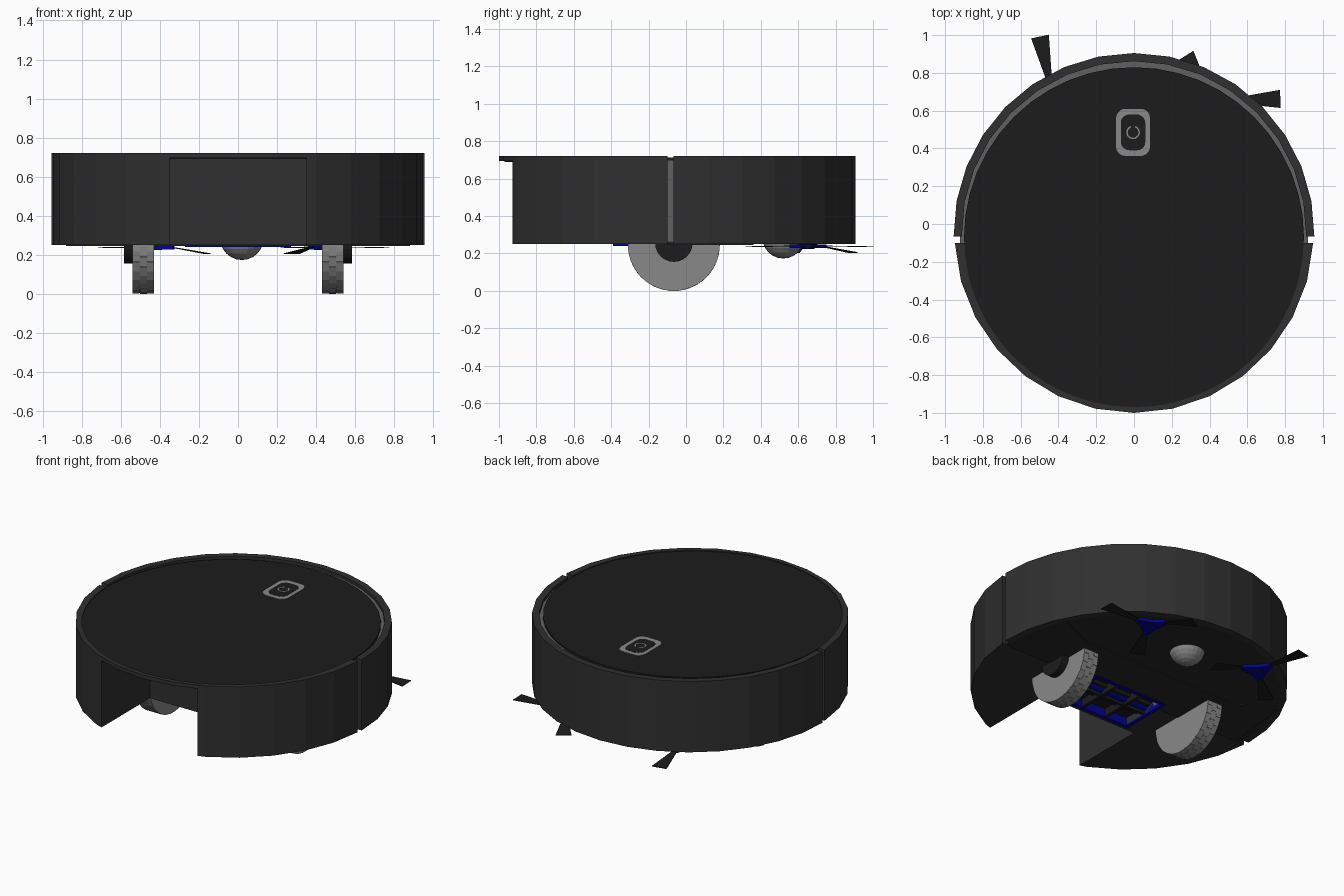
import bpy, bmesh, math
from mathutils import Matrix, Vector

if "Cube" in bpy.data.objects:
    bpy.data.objects.remove(bpy.data.objects["Cube"])


def material(name, r, g, b):
    m = bpy.data.materials.new(name)
    m.diffuse_color = (r, g, b, 1)
    m.use_nodes = True
    m.node_tree.nodes["Principled BSDF"].inputs["Base Color"].default_value = m.diffuse_color
    return m


SHELL = material("charcoal shell", .029, .029, .029)
BLACK = material("black", .0115, .0115, .0115)
UNDER = material("underside dark grey", .022, .022, .022)
GREY = material("wheel grey", .25, .25, .25)
INNER = material("inner grey", .12, .12, .12)
BLUE = material("deep blue", .001, .001, .27)
CY = -.05  # centre of the round body


def finish(name, bm, mat):
    bmesh.ops.recalc_face_normals(bm, faces=bm.faces)
    me = bpy.data.meshes.new(name)
    bm.to_mesh(me)
    bm.free()
    if mat:
        me.materials.append(mat)
    ob = bpy.data.objects.new(name, me)
    bpy.context.collection.objects.link(ob)
    return ob


def prism(name, pts, z0, z1, mat):
    bm = bmesh.new()
    face = bm.faces.new([bm.verts.new((x, y, z0)) for x, y in pts])
    top = bmesh.ops.extrude_face_region(bm, geom=[face])["geom"]
    bmesh.ops.translate(bm, vec=(0, 0, z1 - z0), verts=[v for v in top if isinstance(v, bmesh.types.BMVert)])
    return finish(name, bm, mat)


def arc(r, a0, a1, n, cx=0, cy=CY):
    angles = [math.radians(a0 + (a1 - a0) * i / n) for i in range(n + 1)]
    return [(cx + r * math.cos(a), cy + r * math.sin(a)) for a in angles]


def add_box(bm, x0, x1, y0, y1, z0, z1):
    m = Matrix.Translation(((x0 + x1) / 2, (y0 + y1) / 2, (z0 + z1) / 2))
    bmesh.ops.create_cube(bm, size=1, matrix=m @ Matrix.Diagonal((x1 - x0, y1 - y0, z1 - z0, 1)))


def box(name, dims, mat):
    bm = bmesh.new()
    add_box(bm, *dims)
    return finish(name, bm, mat)


def cyl_x(bm, x0, x1, y, z, r, n):
    m = Matrix.Translation(((x0 + x1) / 2, y, z)) @ Matrix.Rotation(math.pi / 2, 4, 'Y')
    bmesh.ops.create_cone(bm, cap_ends=True, segments=n, radius1=r, radius2=r, depth=x1 - x0, matrix=m)


def cut(ob, cutter):
    mod = ob.modifiers.new("cut", 'BOOLEAN')
    mod.operation, mod.solver, mod.object = 'DIFFERENCE', 'EXACT', cutter
    bpy.context.view_layer.objects.active = ob
    bpy.ops.object.modifier_apply(modifier=mod.name)


def rounded_rect(w, h, r, cx, cy):
    pts = []
    for sx, sy, a in ((1, 1, 0), (-1, 1, 90), (-1, -1, 180), (1, -1, 270)):
        pts += arc(r, a, a + 90, 5, cx + sx * (w / 2 - r), cy + sy * (h / 2 - r))
    return pts


# Round body: rear shell, front bumper, inner core, base, raised belly panel and lid
rear = prism("rear_shell", arc(.95, 183, 357, 14), .25, .72, SHELL)
bumper = prism("front_bumper", arc(.955, -1, 181, 16) + arc(.912, 181, -1, 16), .25, .72, SHELL)
core = prism("inner_core", arc(.925, -4, 184, 18), .264, .7, INNER)
base = prism("base_plate", arc(.925, -4, 184, 18), .251, .266, UNDER)
belly = prism("belly_panel", [(.88, -.1), (.83, .36), (.58, .24), (-.58, .24), (-.83, .36), (-.88, -.1)],
              .245, .255, UNDER)
lid = prism("top_lid", arc(.9, 0, 360 - 7.5, 47, 0, -.07), .69, .714, BLACK)
prism("rear_lid_edge", arc(.95, 183, 357, 14) + arc(.9, 357, 183, 28, 0, -.07), .7, .7202, SHELL)

# Open dust bin bay at the rear and brush bay underneath
bin_cutter = box("bin_cutter", (-.352, .352, -1.2, -.42, .1, .695), None)
bay_cutter = box("bay_cutter", (-.25, .25, -.37, -.03, .1, .31), None)
top_cutter = prism("top_cutter", arc(.9, 0, 360 - 7.5, 47, 0, -.07), .705, .8, None)
cut(rear, bin_cutter)
cut(rear, top_cutter)
for part in (rear, core, base, belly):
    cut(part, bay_cutter)
for c in (bin_cutter, bay_cutter, top_cutter):
    bpy.data.objects.remove(c)

# Main brush: dark bay floor, blue frame, blue roller with dark bars
box("brush_bay_floor", (-.255, .255, -.375, -.025, .295, .32), BLACK)
bm = bmesh.new()
for y in (-.39, -.045):
    add_box(bm, -.272, .272, y, y + .022, .239, .3)
for x in (-.272, .25):
    add_box(bm, x, x + .022, -.37, -.03, .239, .3)
finish("brush_frame", bm, BLUE)
bm = bmesh.new()
cyl_x(bm, -.24, .24, -.2, .32, .065, 12)
finish("brush_roller", bm, BLUE)
bm = bmesh.new()
for a in (-60, 0, 60):
    dy, dz = .065 * math.sin(math.radians(a)), .065 * math.cos(math.radians(a))
    add_box(bm, -.24, .24, -.21 + dy, -.19 + dy, .306 - dz, .33 - dz)
for x in (-.1, .08):
    add_box(bm, x, x + .02, -.37, -.03, .243, .3)
finish("roller_bars", bm, BLACK)

# Drive wheels with brick tread, and dark axle caps
WY, WZ, WR = -.065, .245, .245
for s, side in ((-1, "left"), (1, "right")):
    bm = bmesh.new()
    x0, x1 = sorted((s * .43, s * .54))
    cyl_x(bm, x0, x1, WY, WZ, WR - .003, 40)
    for row in range(3):
        for i in range(28):
            a = 2 * math.pi * (i + row % 2 * .5) / 28
            m = (Matrix.Translation((x0 + .0183 + row * .0367, WY, WZ)) @ Matrix.Rotation(a, 4, 'X')
                 @ Matrix.Translation((0, 0, WR - .006)) @ Matrix.Diagonal((.0362, .0535, .011, 1)))
            bmesh.ops.create_cube(bm, size=1, matrix=m)
    finish(side + "_wheel", bm, GREY)
    bm = bmesh.new()
    x0, x1 = sorted((s * .53, s * .585))
    cyl_x(bm, x0, x1, WY, .255, .1, 24)
    finish(side + "_axle_cap", bm, BLACK)

# Caster ball under the nose
bm = bmesh.new()
bmesh.ops.create_uvsphere(bm, u_segments=20, v_segments=12, radius=.112,
                          matrix=Matrix.Translation((.02, .52, .285)))
finish("caster_ball", bm, GREY)

# Side brushes: blue three-armed hub and three bristle fans, one drooping
for cx, turn, side in ((-.425, 0, "left"), (.425, 140, "right")):
    hub, fan = bmesh.new(), bmesh.new()
    centre = Vector((cx, .65, 0))
    bmesh.ops.create_cone(hub, cap_ends=True, segments=12, radius1=.035, radius2=.055, depth=.028,
                          matrix=Matrix.Translation((cx, .65, .238)))
    for ang, reach, droop in ((102, .35, .004), (222, .35, .004), (342, .285, .035)):
        rot = Matrix.Rotation(math.radians(ang + turn), 4, 'Z')
        for bm, r0, r1, w0, w1, z, t, d in ((hub, .02, .1, .05, .016, .228, .02, 0),
                                            (fan, .08, reach, .01, .048, .238, .004, droop)):
            quad = [(r0, -w0, z), (r1, -w1, z - d), (r1, w1, z - d), (r0, w0, z)]
            lo = [bm.verts.new(centre + rot @ Vector(p)) for p in quad]
            hi = [bm.verts.new(v.co + Vector((0, 0, t))) for v in lo]
            bm.faces.new(lo)
            bm.faces.new(hi)
            for i in range(4):
                j = (i + 1) % 4
                bm.faces.new((lo[i], lo[j], hi[j], hi[i]))
    finish(side + "_side_brush_hub", hub, BLUE)
    finish(side + "_side_brush_bristles", fan, BLACK)

# Button on the lid: grey surround, dark key, plain ring
prism("button_surround", rounded_rect(.18, .25, .05, -.005, .485), .708, .717, GREY)
prism("button_key", rounded_rect(.13, .19, .045, -.005, .485), .71, .7185, BLACK)
prism("button_ring", arc(.036, -250, 70, 20, -.005, .485) + arc(.028, 70, -250, 20, -.005, .485),
      .712, .72, GREY)
